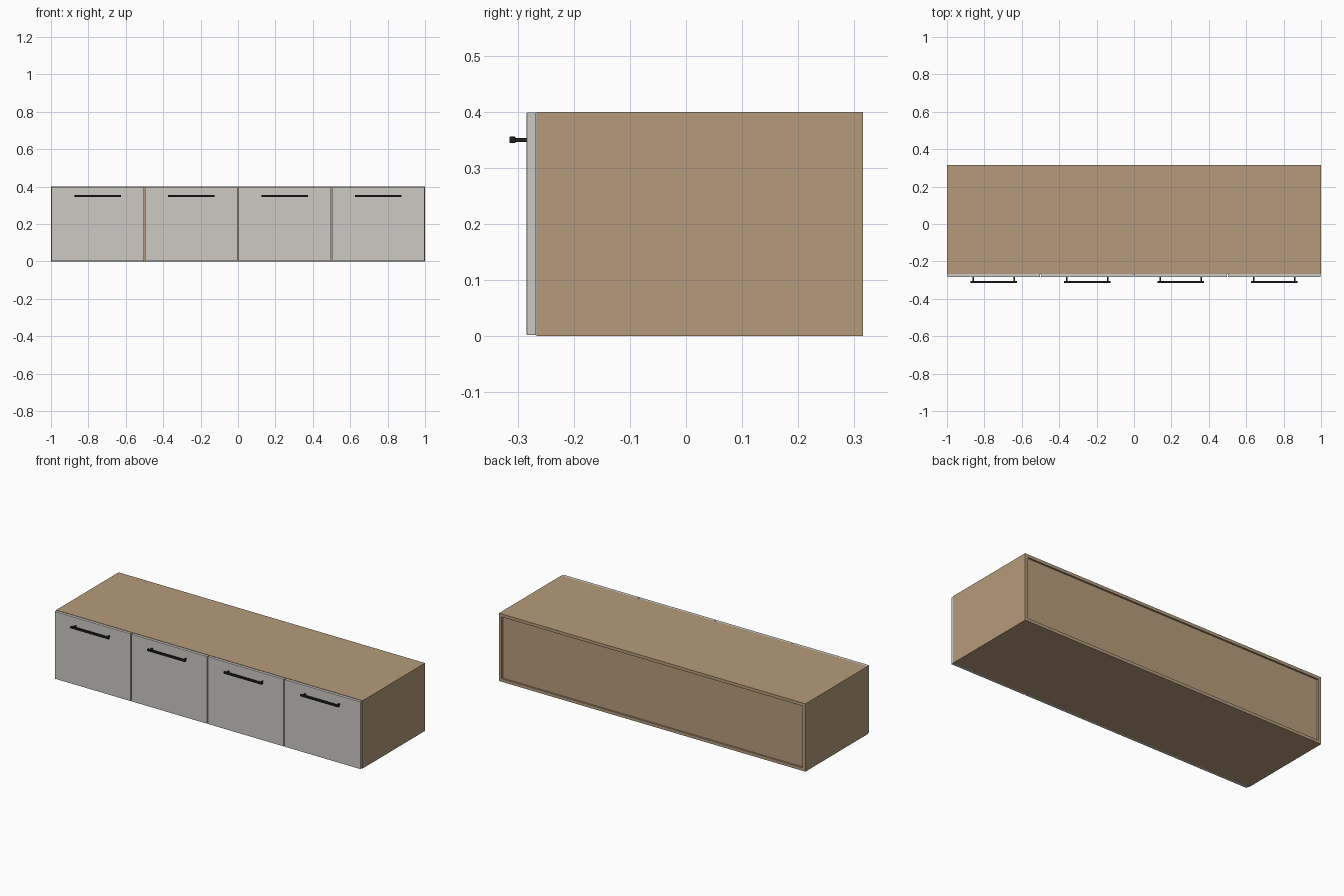
import bpy

if "Cube" in bpy.data.objects:
    bpy.data.objects.remove(bpy.data.objects["Cube"])


def material(name, color):
    m = bpy.data.materials.new(name)
    m.diffuse_color = (*color, 1)
    m.use_nodes = True
    m.node_tree.nodes["Principled BSDF"].inputs["Base Color"].default_value = m.diffuse_color
    return m


WOOD = material("wood", (0.46, 0.33, 0.20))
FRONT = material("light_grey", (0.61, 0.59, 0.56))
BLACK = material("black_metal", (0.015, 0.014, 0.014))


def box(name, x, y, z, mat, bevel=0):
    """Box from (min, max) ranges on each axis."""
    loc = [(r[0] + r[1]) / 2 for r in (x, y, z)]
    bpy.ops.mesh.primitive_cube_add(size=1, location=loc)
    o = bpy.context.object
    o.name = name
    o.scale = [r[1] - r[0] for r in (x, y, z)]
    bpy.ops.object.transform_apply(location=False, rotation=False, scale=True)
    o.data.materials.append(mat)
    if bevel:
        b = o.modifiers.new("bevel", 'BEVEL')
        b.width, b.segments = bevel, 2
    return o


T = 0.018                      # board thickness
Y0, Y1, H = -0.266, 0.315, 0.40

# Carcass
box("left_side", (-1, -1 + T), (Y0, Y1), (0, H), WOOD)
box("right_side", (1 - T, 1), (Y0, Y1), (0, H), WOOD)
box("bottom_panel", (-1 + T, 1 - T), (Y0, Y1), (0, T), WOOD)
box("top_panel", (-1 + T, 1 - T), (Y0, Y1), (H - T, H), WOOD)
box("back_panel", (-1 + T, 1 - T), (Y1 - 0.018, Y1 - 0.010), (T, H - T), WOOD)

# Upright dividers behind the door gaps
for i, x in enumerate((-0.5, 0, 0.5)):
    box(f"divider_{i + 1}", (x - T / 2, x + T / 2), (Y0, Y1 - 0.018), (T, H - T), WOOD)

# Four fronts, each with a bar handle on two posts
for i in range(4):
    c = -0.75 + 0.5 * i
    n = i + 1
    box(f"door_{n}", (c - 0.2475, c + 0.2475), (-0.284, -0.267), (0.002, 0.399), FRONT, 0.0015)
    box(f"handle_bar_{n}", (c - 0.125, c + 0.125), (-0.315, -0.304), (0.3445, 0.3555), BLACK, 0.001)
    for side, s in (("left", -1), ("right", 1)):
        px = c + s * 0.11
        box(f"handle_post_{side}_{n}", (px - 0.0035, px + 0.0035), (-0.305, -0.2835),
            (0.3465, 0.3535), BLACK)
